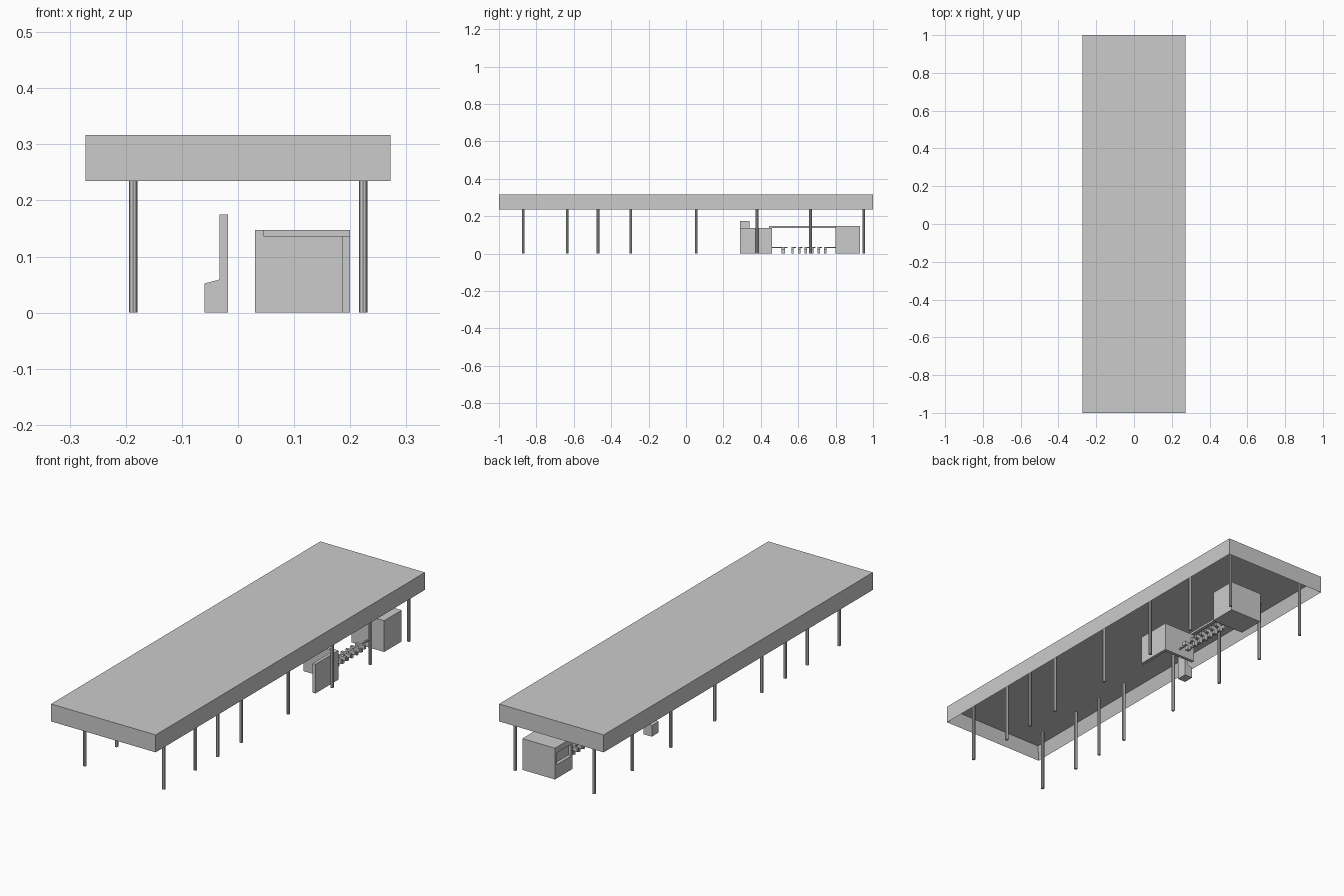
import bpy, bmesh

if "Cube" in bpy.data.objects:
    bpy.data.objects.remove(bpy.data.objects["Cube"])


def mesh_object(name, bm):
    bmesh.ops.recalc_face_normals(bm, faces=bm.faces)
    me = bpy.data.meshes.new(name)
    bm.to_mesh(me)
    bm.free()
    ob = bpy.data.objects.new(name, me)
    bpy.context.collection.objects.link(ob)
    return ob


def prism(name, pts, vec):
    """Extrude a flat outline along a vector."""
    bm = bmesh.new()
    f = bm.faces.new([bm.verts.new(p) for p in pts])
    ext = bmesh.ops.extrude_face_region(bm, geom=[f], use_keep_orig=True)
    vs = [v for v in ext["geom"] if isinstance(v, bmesh.types.BMVert)]
    bmesh.ops.translate(bm, verts=vs, vec=vec)
    return mesh_object(name, bm)


def box_bm(x0, x1, y0, y1, z0, z1):
    bm = bmesh.new()
    bmesh.ops.create_cube(bm, size=1)
    for v in bm.verts:
        v.co = (x1 if v.co.x > 0 else x0,
                y1 if v.co.y > 0 else y0,
                z1 if v.co.z > 0 else z0)
    return bm


def box(name, *dims):
    return mesh_object(name, box_bm(*dims))


def recessed_box(name, dims, direction, thickness, depth):
    """Box with an inset recess pushed into the face pointing in direction."""
    bm = box_bm(*dims)
    bm.normal_update()
    face = max(bm.faces, key=lambda f: sum(a * b for a, b in zip(f.normal, direction)))
    bmesh.ops.inset_individual(bm, faces=[face], thickness=thickness)
    bmesh.ops.translate(bm, verts=face.verts, vec=[-d * depth for d in direction])
    return mesh_object(name, bm)


def rod(name, x, y, z0, z1, r, sides=8):
    bpy.ops.mesh.primitive_cylinder_add(vertices=sides, radius=r, depth=z1 - z0,
                                        location=(x, y, (z0 + z1) / 2))
    bpy.context.object.name = name


# Roof with hollow underside
CEILING = 0.295
recessed_box("canopy_roof", (-0.272, 0.272, -1, 1, 0.235, 0.317),
             (0, 0, -1), 0.03, CEILING - 0.235)

# Two rows of columns
for y in (-0.87, -0.635, -0.47, -0.295, 0.055, 0.38, 0.665, 0.95):
    for side, x in (("left", -0.187), ("right", 0.223)):
        rod(f"{side}_column", x, y, 0, CEILING, 0.0075)

# Closed booth with a service window on its left side
booth = recessed_box("booth", (0.03, 0.20, 0.80, 0.93, 0, 0.147), (-1, 0, 0), 0.012, 0)
window = box("window_cutter", 0.0, 0.045, 0.81, 0.92, 0.065, 0.12)
window.hide_render = True
window.hide_set(True)
cut = booth.modifiers.new("window", "BOOLEAN")
cut.object = window
cut.operation = "DIFFERENCE"

# L-shaped screen wall and the lintel running to the booth
prism("corner_wall", [(0.03, 0.46, 0), (0.20, 0.46, 0), (0.20, 0.29, 0),
                      (0.185, 0.29, 0), (0.185, 0.445, 0), (0.03, 0.445, 0)],
      (0, 0, 0.137))
box("lintel", 0.03, 0.045, 0.445, 0.80, 0.137, 0.147)

# Ticket machine with sloped desk
prism("ticket_machine", [(-0.06, 0.29, 0), (-0.018, 0.29, 0), (-0.018, 0.29, 0.175),
                         (-0.033, 0.29, 0.175), (-0.033, 0.29, 0.059), (-0.06, 0.29, 0.052)],
      (0, 0.05, 0))

# Row of turnstiles with short arms
gates = [0.52, 0.57, 0.605, 0.64, 0.675, 0.71, 0.745]
for i, y in enumerate(gates):
    w = 0.01 if i == 0 else 0.006
    box("turnstile_post", 0.105, 0.125, y - w, y + w, 0, 0.035)
    box("turnstile_head", 0.09, 0.14, y - w, y + w, 0.018, 0.036)
    box("turnstile_arm", 0.111, 0.117, y + w, y + w + 0.012, 0.029, 0.034)

# Rails closing the gaps at both ends
for y0, y1 in ((0.46, 0.51), (0.751, 0.80)):
    box("end_rail", 0.112, 0.118, y0, y1, 0.029, 0.035)
